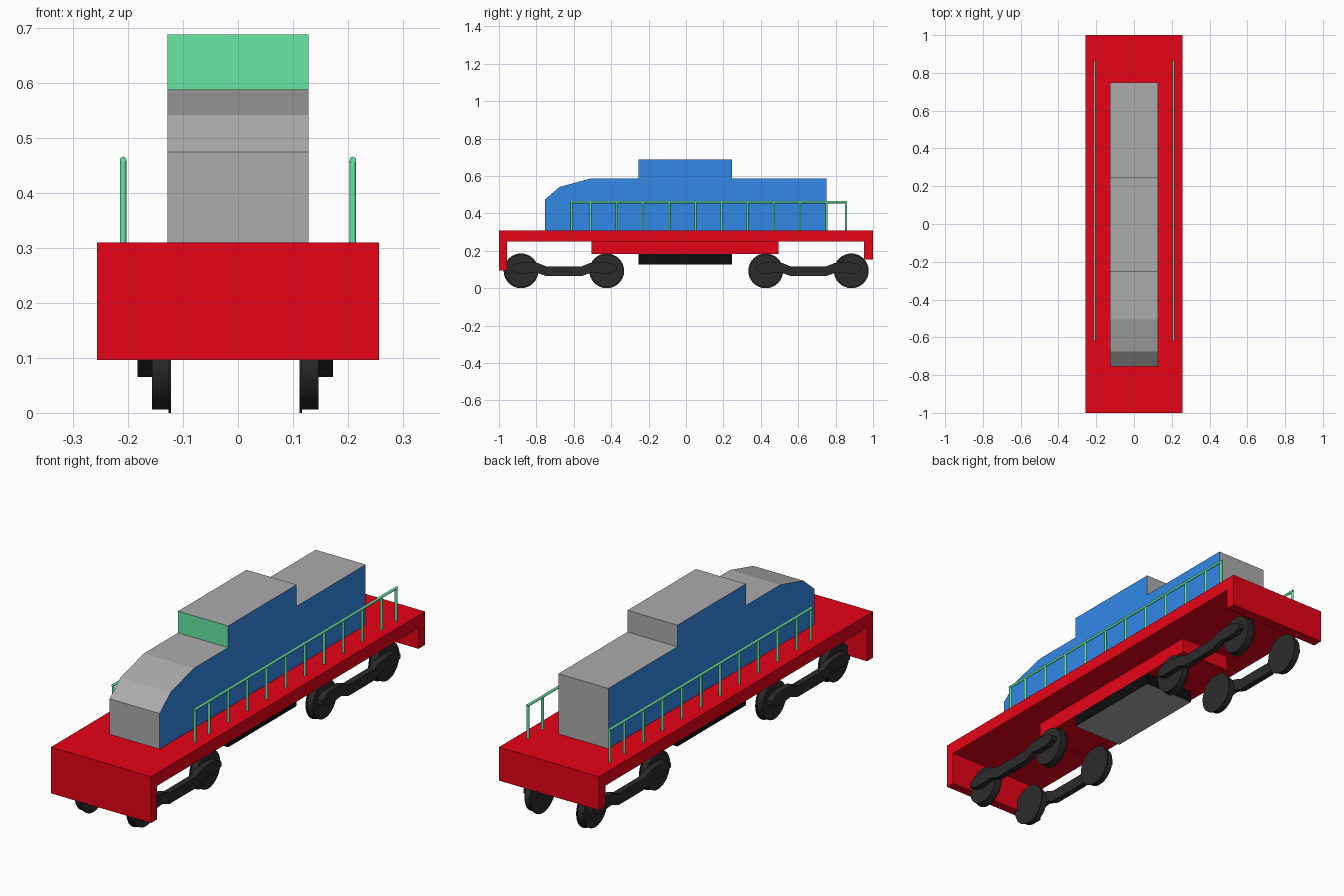
import bpy, bmesh, math
from mathutils import Matrix, Vector

cube = bpy.data.objects.get("Cube")
if cube:
    bpy.data.objects.remove(cube, do_unlink=True)


def material(name, rgb):
    m = bpy.data.materials.new(name)
    m.use_nodes = True
    m.diffuse_color = (*rgb, 1)
    m.node_tree.nodes["Principled BSDF"].inputs["Base Color"].default_value = (*rgb, 1)
    return m


RED = material("red", (0.8, 0.001, 0.009))
BLUE = material("blue", (0.033, 0.25, 0.8))
GREEN = material("green", (0.135, 0.8, 0.36))
GREY = material("grey", (0.41, 0.41, 0.41))
DARK = material("charcoal", (0.024, 0.024, 0.024))
BLACK = material("black", (0.004, 0.004, 0.004))


def finish(name, bm, *mats, smooth=False):
    bmesh.ops.recalc_face_normals(bm, faces=bm.faces)
    me = bpy.data.meshes.new(name)
    bm.to_mesh(me)
    bm.free()
    for m in mats:
        me.materials.append(m)
    ob = bpy.data.objects.new(name, me)
    bpy.context.collection.objects.link(ob)
    if smooth:
        bpy.ops.object.select_all(action="DESELECT")
        ob.select_set(True)
        bpy.context.view_layer.objects.active = ob
        bpy.ops.object.shade_smooth_by_angle(angle=math.radians(40))


def extrude_profile(points, x0, x1):
    """Solid with a side profile of (y, z) points between two x planes."""
    bm = bmesh.new()
    face = bm.faces.new([bm.verts.new((x0, y, z)) for y, z in points])
    new = bmesh.ops.extrude_face_region(bm, geom=[face])["geom"]
    verts = [v for v in new if isinstance(v, bmesh.types.BMVert)]
    bmesh.ops.translate(bm, verts=verts, vec=(x1 - x0, 0, 0))
    bmesh.ops.recalc_face_normals(bm, faces=bm.faces)
    return bm


def box(y0, y1, z0, z1, half):
    return extrude_profile([(y0, z0), (y1, z0), (y1, z1), (y0, z1)], -half, half)


def cylinder(bm, a, b, radius, sides):
    a, b = Vector(a), Vector(b)
    turn = (b - a).to_track_quat("Z", "Y").to_matrix().to_4x4()
    bmesh.ops.create_cone(bm, cap_ends=True, segments=sides, radius1=radius, radius2=radius,
                          depth=(b - a).length, matrix=Matrix.Translation((a + b) / 2) @ turn)


# Deck with a deep front plate and a shallower rear plate
deck = [(-1, 0.096), (-0.957, 0.096), (-0.957, 0.251), (0.953, 0.251),
        (0.953, 0.155), (1, 0.155), (1, 0.31), (-1, 0.31)]
finish("deck", extrude_profile(deck, -0.256, 0.256), RED)

# Underfloor tank, and the dark box below it with a grey bottom
finish("tank", box(-0.505, 0.495, 0.182, 0.251, 0.128), RED)
bm = box(-0.255, 0.245, 0.127, 0.182, 0.128)
for f in bm.faces:
    f.material_index = int(f.normal.z < -0.5)
finish("equipment_box", bm, BLACK, GREY)

# Body: blue sides, grey roof and ends, green cab front
body = [(-0.755, 0.31), (-0.755, 0.474), (-0.675, 0.542), (-0.505, 0.588), (-0.255, 0.588),
        (-0.255, 0.688), (0.245, 0.688), (0.245, 0.588), (0.75, 0.588), (0.75, 0.31)]
bm = extrude_profile(body, -0.128, 0.128)
for f in bm.faces:
    if abs(f.normal.x) > 0.5:
        f.material_index = 1
    elif f.normal.y < -0.9 and f.calc_center_median().z > 0.6:
        f.material_index = 2
finish("body", bm, GREY, BLUE, GREEN)

# Handrails with evenly spaced posts and a closer pair at each end
RAIL = 0.006
posts = [-0.613, -0.51] + [-0.37 + 0.14 * i for i in range(9)] + [0.856]
for side, x in (("left", 0.209), ("right", -0.209)):
    bm = bmesh.new()
    for y in posts:
        cylinder(bm, (x, y, 0.308), (x, y, 0.46), RAIL, 12)
    cylinder(bm, (x, posts[0] - RAIL, 0.46), (x, posts[-1] + RAIL, 0.46), RAIL, 12)
    finish(side + "_handrail", bm, GREEN, smooth=True)

# Trucks: flanged wheels and an outer side frame that dips between them
half = [(0.095, 0.065), (0.15, 0.085), (0.2, 0.08), (0.25, 0.08), (0.285, 0.095),
        (0.285, 0.115), (0.25, 0.135), (0.2, 0.14), (0.14, 0.135), (0.095, 0.117)]
frame = half + [(-y, z) for y, z in reversed(half)]
SHIFT = -0.005
for end, mid in (("front", -0.653), ("rear", 0.655)):
    for side, s in (("left", 1), ("right", -1)):
        outline = [(mid + y, z) for y, z in frame]
        bm = extrude_profile(outline, SHIFT + s * 0.150, SHIFT + s * 0.178)
        finish(f"{end}_{side}_side_frame", bm, DARK)
        for label, dy in (("a", -0.229), ("b", 0.229)):
            bm = bmesh.new()
            y, z = mid + dy, 0.093
            cylinder(bm, (SHIFT + s * 0.117, y, z), (SHIFT + s * 0.121, y, z), 0.093, 32)
            cylinder(bm, (SHIFT + s * 0.119, y, z), (SHIFT + s * 0.151, y, z), 0.087, 32)
            finish(f"{end}_{side}_wheel_{label}", bm, DARK, smooth=True)
